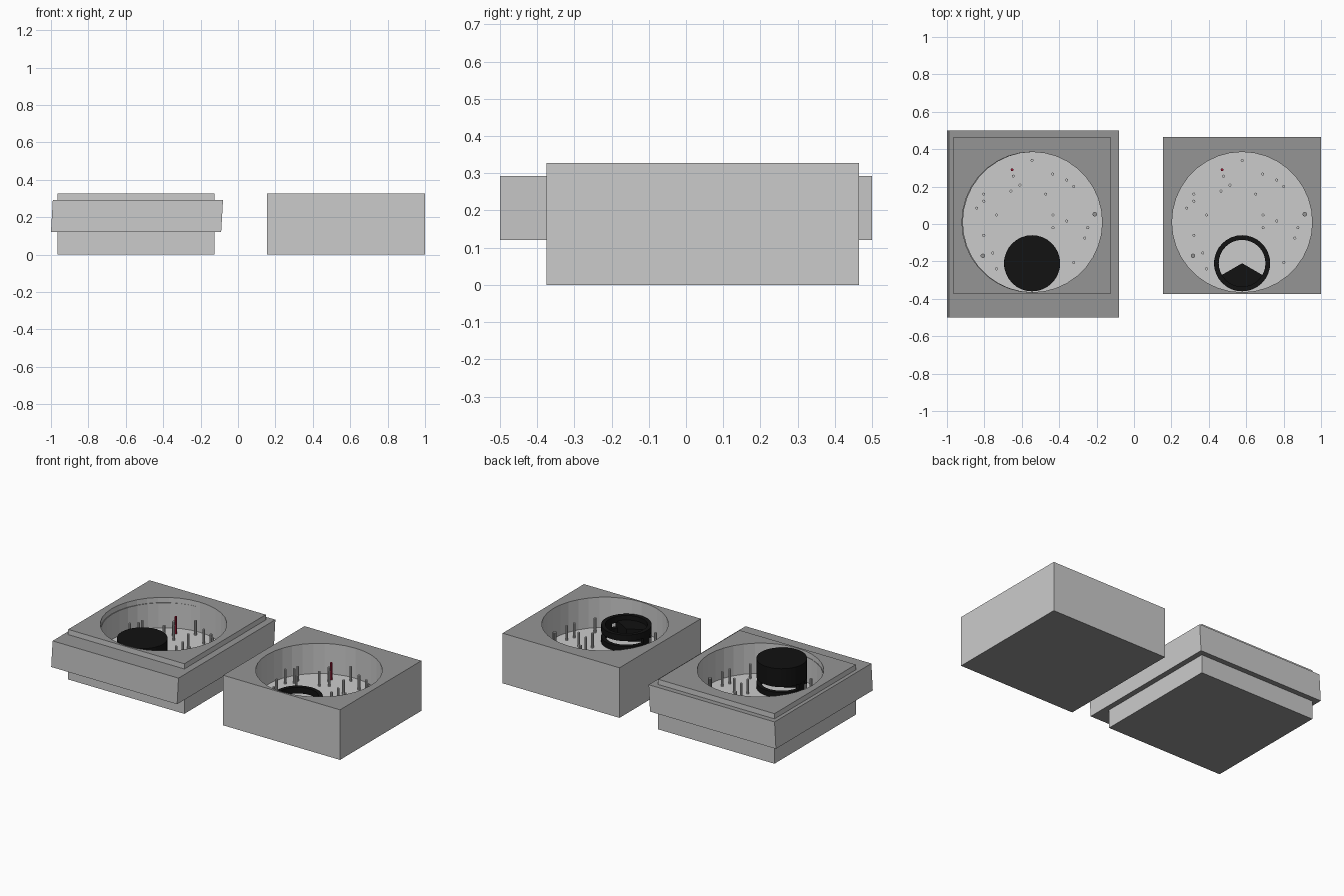
import bpy, bmesh
from math import cos, sin, radians, pi

if "Cube" in bpy.data.objects:
    bpy.data.objects.remove(bpy.data.objects["Cube"])


def material(name, r, g, b):
    m = bpy.data.materials.new(name)
    m.diffuse_color = (r, g, b, 1)
    m.use_nodes = True
    m.node_tree.nodes["Principled BSDF"].inputs["Base Color"].default_value = m.diffuse_color
    return m


BLACK = material("black", 0.006, 0.006, 0.006)
RED = material("red", 0.4, 0.01, 0.04)
DARK = material("dark_grey", 0.3, 0.3, 0.3)
GREY = material("light_grey", 0.8, 0.8, 0.8)


def finish(name, bm, mat=None):
    bmesh.ops.recalc_face_normals(bm, faces=bm.faces)
    me = bpy.data.meshes.new(name)
    bm.to_mesh(me)
    bm.free()
    ob = bpy.data.objects.new(name, me)
    bpy.context.collection.objects.link(ob)
    if mat:
        me.materials.append(mat)
    return ob


def holed_box(name, x0, x1, y0, y1, z0, z1, centre, radius, floor, shear=0.0):
    """Box with a round well cut from the top down to the floor height."""
    bm = bmesh.new()
    bmesh.ops.create_cube(bm, size=1)
    for v in bm.verts:
        px, py, pz = v.co
        v.co = (x0 + (px + .5) * (x1 - x0) + shear * pz,
                y0 + (py + .5) * (y1 - y0), z0 + (pz + .5) * (z1 - z0))
    ob = finish(name, bm, GREY)
    ob.data.materials.append(DARK)
    bm = bmesh.new()
    bmesh.ops.create_cone(bm, cap_ends=True, segments=36, radius1=radius,
                          radius2=radius, depth=1)
    for v in bm.verts:
        v.co.x += centre[0]
        v.co.y += centre[1]
        v.co.z += floor + .5
    cut = finish(name + "_cutter", bm)
    cut.hide_render = True
    mod = ob.modifiers.new("well", "BOOLEAN")
    mod.operation, mod.object, mod.solver = "DIFFERENCE", cut, "EXACT"
    bpy.context.view_layer.objects.active = ob
    bpy.ops.object.modifier_apply(modifier=mod.name)
    bpy.data.objects.remove(cut)
    # dark rim and underside, light walls and well floor
    for p in ob.data.polygons:
        outer = p.center.z > z1 - .02 or p.center.z < z0 + .02
        p.material_index = int(abs(p.normal.z) > .9 and outer)
    return ob


def sector(name, c, r0, r1, z0, z1, a0, a1, n, mat):
    """Solid ring sector; a 360 degree span closes into a full ring."""
    bm = bmesh.new()
    full = abs(a1 - a0) >= 360
    rows = []
    for i in range(n if full else n + 1):
        a = radians(a0 + (a1 - a0) * i / n)
        rows.append([bm.verts.new((c[0] + r * cos(a), c[1] + r * sin(a), z))
                     for r, z in ((r0, z0), (r1, z0), (r1, z1), (r0, z1))])
    for i in range(n):
        p, q = rows[i], rows[(i + 1) % len(rows)]
        for k in range(4):
            j = (k + 1) % 4
            bm.faces.new((p[k], p[j], q[j], q[k]))
    if not full:
        bm.faces.new(rows[0])
        bm.faces.new(rows[-1][::-1])
    return finish(name, bm, mat)


def cylinder(name, c, r, z0, z1, n, mat):
    bm = bmesh.new()
    bmesh.ops.create_cone(bm, cap_ends=True, segments=n, radius1=r, radius2=r,
                          depth=z1 - z0)
    for v in bm.verts:
        v.co.x += c[0]
        v.co.y += c[1]
        v.co.z += (z0 + z1) / 2
    return finish(name, bm, mat)


FLOOR = 0.13
WELL_Y = 0.01
# pin positions relative to the well centre
PINS = [(0, .33), (.11, .257), (.185, .225), (.223, .19), (.073, .15), (-.065, .198),
        (-.1, .246), (-.113, .166), (-.258, .15), (-.258, .112), (-.296, .075),
        (-.19, .038), (-.258, -.07), (-.21, -.165), (-.19, -.25), (.112, .038),
        (.185, .006), (.112, -.03), (.298, -.03), (.282, -.085), (.223, -.215)]
BIG_PINS = [(-.263, -.18), (.335, .042)]

for side, cx, x0, x1 in (("left", -.545, -.965, -.125), ("right", .578, .155, 1.0)):
    # square housing with round well
    holed_box(side + "_housing", x0, x1, -.375, .465, 0, .327,
              (cx, WELL_Y), .375, FLOOR)
    # pins standing on the well floor
    for i, (px, py) in enumerate(PINS):
        cylinder(f"{side}_pin_{i}", (cx + px, WELL_Y + py), .008,
                 FLOOR - .01, .225, 8, GREY)
    for i, (px, py) in enumerate(BIG_PINS):
        cylinder(f"{side}_big_pin_{i}", (cx + px, WELL_Y + py), .012,
                 FLOOR - .01, .2, 10, DARK)
    cylinder(side + "_red_pin", (cx - .107, WELL_Y + .28), .008,
             FLOOR - .01, .24, 8, RED)
    # black drum: two rings, posts between them, and a wedge
    c = (cx, -.21)
    sector(side + "_lower_ring", c, .125, .15, FLOOR - .005, .165, 0, 360, 32, BLACK)
    sector(side + "_upper_ring", c, .125, .15, .2, .24, 0, 360, 32, BLACK)
    for i, (a0, a1) in enumerate(((210, 330), (-12, 12), (168, 192))):
        sector(f"{side}_post_{i}", c, .125, .15, .165, .2, a0, a1, 8, BLACK)
    sector(side + "_wedge", c, .001, .128, FLOOR - .005, .21, 210, 330, 10, BLACK)

# drum lid on the left unit
cylinder("drum_lid", (-.545, -.21), .15, .2, .32, 32, BLACK)

# leaning collar around the left housing
holed_box("collar", -.995, -.085, -.5, .5, .12, .293, (-.54, WELL_Y), .375, 0, .01)
